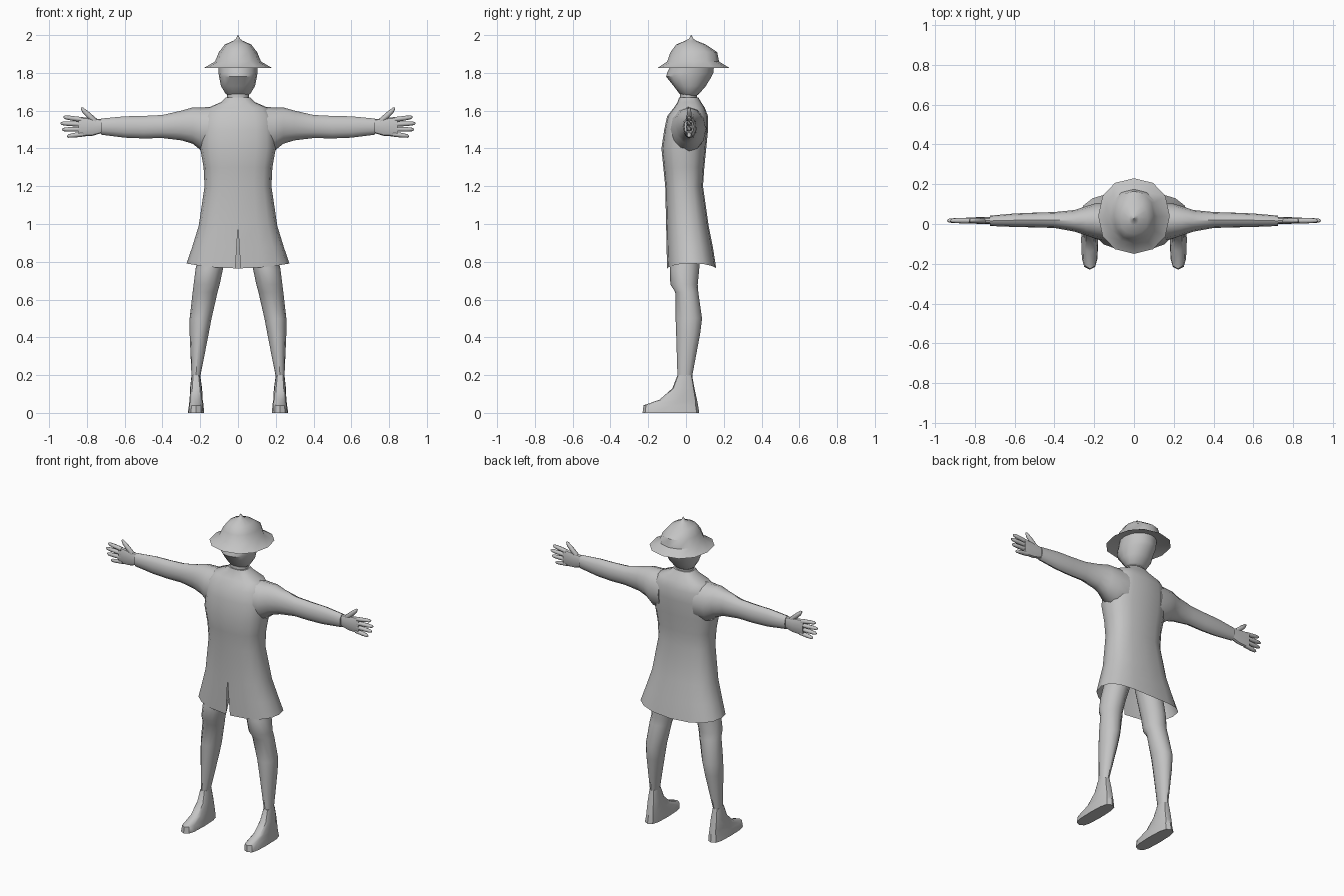
import bpy
import bmesh
from math import cos, sin, tau, copysign, radians

cube = bpy.data.objects.get("Cube")
if cube:
    bpy.data.objects.remove(cube)

grey = bpy.data.materials.new("plain grey")
grey.use_nodes = True
colour = (0.55, 0.55, 0.55, 1)
grey.diffuse_color = colour
grey.node_tree.nodes["Principled BSDF"].inputs["Base Color"].default_value = colour


def power(value, roundness):
    return copysign(abs(value) ** (2 / roundness), value)


def loft(name, rings, axis="z", segments=16, roundness=2.0, side=1,
         cap_start=True, edit=None, angle=40):
    """Skin rings of (position, low a, high a, low b, high b) along an axis."""
    bm = bmesh.new()
    loops = []
    for position, a_low, a_high, b_low, b_high in rings:
        loop = []
        for i in range(segments):
            turn = tau * i / segments
            a = (a_low + a_high) / 2 + (a_high - a_low) / 2 * power(cos(turn), roundness)
            b = (b_low + b_high) / 2 + (b_high - b_low) / 2 * power(sin(turn), roundness)
            x, y, z = (a, b, position) if axis == "z" else (position, a, b)
            loop.append(bm.verts.new((side * x, y, z)))
        loops.append(loop)
    for lower, upper in zip(loops, loops[1:]):
        for i in range(segments):
            j = (i + 1) % segments
            bm.faces.new((lower[i], lower[j], upper[j], upper[i]))
    if cap_start:
        bm.faces.new(loops[0])
    bm.faces.new(loops[-1])
    bmesh.ops.recalc_face_normals(bm, faces=bm.faces)
    if edit:
        edit(bm)
    mesh = bpy.data.meshes.new(name)
    bm.to_mesh(mesh)
    bm.free()
    mesh.materials.append(grey)
    obj = bpy.data.objects.new(name, mesh)
    bpy.context.collection.objects.link(obj)
    bpy.ops.object.select_all(action="DESELECT")
    obj.select_set(True)
    bpy.context.view_layer.objects.active = obj
    bpy.ops.object.shade_smooth_by_angle(angle=radians(angle))
    return obj


def symmetric(rows):
    """Expand (height, half width, front, back) to full rings."""
    return [(z, -half, half, front, back) for z, half, front, back in rows]


def shape_hem(bm):
    """Open the front slit and lift the hem at the sides."""
    slit = [e for e in bm.edges
            if all(abs(v.co.x) < 0.001 and v.co.y < 0 and v.co.z < 1 for v in e.verts)]
    bmesh.ops.split_edges(bm, edges=slit)
    for v in bm.verts:
        if v.co.z < 0.95 and abs(v.co.x) < 0.001 and v.co.y < 0:
            outward = copysign(1, v.link_faces[0].calc_center_median().x)
            v.co.x = outward * 0.06 * (0.99 - v.co.z)
        if v.co.z < 0.78:
            v.co.z += 0.35 * v.co.x ** 2


# Long coat, open at the hem
loft("coat", symmetric([
    (0.765, 0.272, -0.10, 0.16),
    (0.88, 0.242, -0.103, 0.142),
    (0.99, 0.208, -0.105, 0.12),
    (1.2, 0.177, -0.11, 0.09),
    (1.3, 0.182, -0.12, 0.097),
    (1.4, 0.2, -0.13, 0.107),
    (1.5, 0.2, -0.115, 0.117),
    (1.57, 0.19, -0.10, 0.117),
    (1.615, 0.16, -0.065, 0.10),
    (1.645, 0.09, -0.045, 0.08),
    (1.67, 0.064, -0.037, 0.065),
]), roundness=2.6, cap_start=False, edit=shape_hem)

# Neck and head
loft("neck", symmetric([
    (1.62, 0.06, -0.035, 0.06),
    (1.72, 0.055, -0.03, 0.055),
]), segments=12)
loft("head", symmetric([
    (1.675, 0.045, -0.01, 0.05),
    (1.69, 0.066, -0.035, 0.07),
    (1.73, 0.09, -0.065, 0.105),
    (1.78, 0.1, -0.105, 0.135),
    (1.8, 0.103, -0.10, 0.145),
    (1.86, 0.105, -0.07, 0.15),
]))

# Brimmed hat with a small peak, hollow beneath
loft("hat", symmetric([
    (1.85, 0.1, -0.075, 0.15),
    (1.826, 0.18, -0.15, 0.23),
    (1.86, 0.122, -0.10, 0.175),
    (1.91, 0.101, -0.082, 0.165),
    (1.95, 0.07, -0.052, 0.105),
    (1.97, 0.025, -0.005, 0.055),
    (1.98, 0.012, 0.015, 0.04),
    (2.0, 0.001, 0.027, 0.029),
]), segments=12, roundness=2.2)

for word, side in (("left", 1), ("right", -1)):
    # Sleeve from inside the shoulder to the wrist
    loft(word + "_arm", [
        (0.12, -0.09, 0.11, 1.38, 1.622),
        (0.19, -0.075, 0.105, 1.385, 1.617),
        (0.24, -0.058, 0.09, 1.425, 1.617),
        (0.3, -0.038, 0.07, 1.443, 1.6),
        (0.4, -0.02, 0.06, 1.455, 1.577),
        (0.5, -0.017, 0.057, 1.453, 1.572),
        (0.6, -0.015, 0.053, 1.457, 1.57),
        (0.725, -0.01, 0.042, 1.473, 1.558),
    ], axis="x", segments=12, side=side)

    # Flat palm, fingers and thumb
    loft(word + "_palm", [
        (0.71, 0, 0.035, 1.485, 1.553),
        (0.77, 0, 0.035, 1.467, 1.56),
        (0.845, 0.004, 0.032, 1.462, 1.568),
    ], axis="x", segments=12, roundness=2.5, side=side)
    digits = {
        "index_finger": (0.83, 1.553, 0.925, 1.566),
        "middle_finger": (0.83, 1.528, 0.94, 1.533),
        "ring_finger": (0.83, 1.502, 0.932, 1.5),
        "little_finger": (0.82, 1.476, 0.905, 1.465),
        "thumb": (0.74, 1.53, 0.83, 1.61),
    }
    for digit, (x0, z0, x1, z1) in digits.items():
        rings = []
        for t, radius in ((0, 0.014), (0.6, 0.013), (0.9, 0.01), (1, 0.004)):
            x, z = x0 + (x1 - x0) * t, z0 + (z1 - z0) * t
            tall = radius * (1.5 if digit == "thumb" else 0.95)
            rings.append((x, 0.017 - radius, 0.017 + radius, z - tall, z + tall))
        loft(word + "_" + digit, rings, axis="x", segments=8, side=side, angle=60)

    # Leg with a knee step
    loft(word + "_leg", [
        (1.0, 0.005, 0.17, -0.08, 0.08),
        (0.76, 0.08, 0.225, -0.085, 0.07),
        (0.68, 0.097, 0.235, -0.083, 0.062),
        (0.64, 0.108, 0.24, -0.057, 0.065),
        (0.5, 0.14, 0.256, -0.055, 0.085),
        (0.42, 0.155, 0.256, -0.052, 0.075),
        (0.19, 0.2, 0.246, -0.045, 0.032),
    ], segments=12, side=side)

    # Long wedge foot
    loft(word + "_foot", [
        (0, 0.18, 0.266, -0.23, 0.07),
        (0.04, 0.182, 0.26, -0.225, 0.064),
        (0.07, 0.187, 0.256, -0.14, 0.058),
        (0.13, 0.19, 0.254, -0.072, 0.045),
        (0.2, 0.2, 0.246, -0.045, 0.032),
    ], segments=12, roundness=3, side=side)
